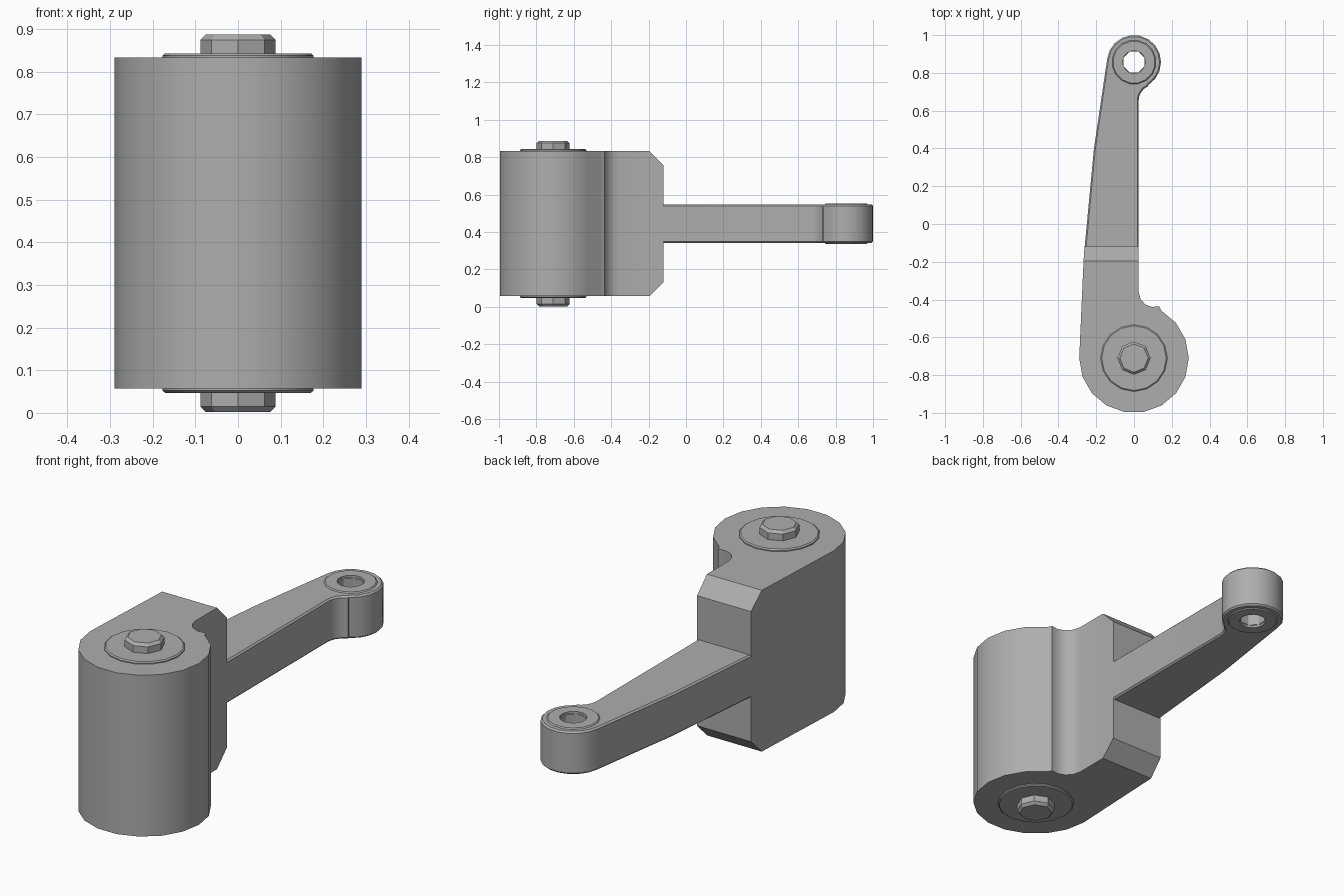
import bpy, bmesh
from math import sin, cos, pi, radians
from mathutils import Vector

cube = bpy.data.objects.get("Cube")
if cube:
    bpy.data.objects.remove(cube)

grey = bpy.data.materials.new("cast grey")
grey.use_nodes = True
COLOUR = (0.42, 0.42, 0.42, 1)
grey.diffuse_color = COLOUR
grey.node_tree.nodes["Principled BSDF"].inputs["Base Color"].default_value = COLOUR

MID = 0.445            # mid height of the symmetrical part
DRUM = (0, -0.71)      # pivot drum centre
EYE = (0, 0.857)       # small end centre


def arc(centre, r, start, end, steps):
    """Points along an arc, angles in degrees."""
    angles = [radians(start + (end - start) * i / steps) for i in range(steps + 1)]
    return [(centre[0] + r * cos(a), centre[1] + r * sin(a)) for a in angles]


def finish(name, bm):
    bmesh.ops.recalc_face_normals(bm, faces=bm.faces)
    mesh = bpy.data.meshes.new(name)
    bm.to_mesh(mesh)
    bm.free()
    ob = bpy.data.objects.new(name, mesh)
    bpy.context.collection.objects.link(ob)
    mesh.materials.append(grey)
    bpy.ops.object.select_all(action='DESELECT')
    ob.select_set(True)
    bpy.context.view_layer.objects.active = ob
    return ob


def smooth(angle=35):
    bpy.ops.object.shade_smooth_by_angle(angle=radians(angle))


def extrude(name, outline, half):
    """Extrude a plan outline symmetrically about the mid height."""
    bm = bmesh.new()
    face = bm.faces.new([bm.verts.new((x, y, MID - half)) for x, y in outline])
    top = bmesh.ops.extrude_face_region(bm, geom=[face])
    verts = [v for v in top["geom"] if isinstance(v, bmesh.types.BMVert)]
    bmesh.ops.translate(bm, verts=verts, vec=(0, 0, 2 * half))
    return finish(name, bm)


def lathe(name, centre, rings, sides, closed=False, turn=0.0):
    """Stack of (radius, z) rings, capped or joined into a tube."""
    bm = bmesh.new()
    loops = [[bm.verts.new((centre[0] + r * cos(2 * pi * (i + turn) / sides),
                            centre[1] + r * sin(2 * pi * (i + turn) / sides), z))
              for i in range(sides)] for r, z in rings]
    pairs = list(zip(loops, loops[1:]))
    if closed:
        pairs.append((loops[-1], loops[0]))
    else:
        bm.faces.new(loops[0])
        bm.faces.new(loops[-1])
    for a, b in pairs:
        for i in range(sides):
            j = (i + 1) % sides
            bm.faces.new((a[i], a[j], b[j], b[i]))
    return finish(name, bm)


def cut(ob, cutter):
    cutter.hide_render = True
    mod = ob.modifiers.new("cut", 'BOOLEAN')
    mod.object = cutter
    mod.solver = 'EXACT'
    bpy.ops.object.select_all(action='DESELECT')
    ob.select_set(True)
    bpy.context.view_layer.objects.active = ob
    bpy.ops.object.modifier_apply(modifier=mod.name)
    bpy.data.objects.remove(cutter)


# Drum and block: round pivot end, filleted into a straight block
body_outline = (arc(DRUM, 0.29, 180, 420, 12)
                + arc((0.105, -0.36), 0.08, 290, 180, 4)
                + [(0.025, -0.195), (0.025, -0.12), (-0.262, -0.12), (-0.267, -0.195)])
body = extrude("pivot_body", body_outline, 0.388)
# Slope the block's far end edges
bm = bmesh.new()
bm.from_mesh(body.data)
for s in (1, -1):
    bmesh.ops.bisect_plane(bm, geom=bm.verts[:] + bm.edges[:] + bm.faces[:],
                           plane_co=(0, -0.12, MID + s * 0.313),
                           plane_no=(0, 1, s), clear_outer=True)
    bmesh.ops.holes_fill(bm, edges=[e for e in bm.edges if e.is_boundary])
bmesh.ops.recalc_face_normals(bm, faces=bm.faces)
bm.to_mesh(body.data)
bm.free()
smooth()

# Lever arm with the rounded small end
arm_outline = ([(-0.262, -0.13), (-0.212, 0.4)]
               + arc(EYE, 0.143, 174, -58, 12)
               + arc((0.105, 0.655), 0.08, 112, 180, 4)
               + [(0.025, -0.13)])
arm = extrude("lever_arm", arm_outline, 0.103)
cut(arm, lathe("bore_cutter", EYE, [(0.06, 0.2), (0.06, 0.7)], 8, turn=0.5))
bevel = arm.modifiers.new("soft edges", 'BEVEL')
bevel.width = 0.008
bevel.segments = 1
bevel.limit_method = 'ANGLE'
bevel.angle_limit = radians(60)
bpy.ops.object.modifier_apply(modifier=bevel.name)
smooth()

# Bushing in the small end, slightly proud of the arm
lathe("eye_bushing", EYE,
      [(0.06, MID - 0.108), (0.112, MID - 0.108), (0.118, MID - 0.102),
       (0.118, MID + 0.102), (0.112, MID + 0.108), (0.06, MID + 0.108)],
      16, closed=True, turn=0.5)
smooth()

# Washers and chamfered bolt heads at both drum ends
for side, s in (("upper", 1), ("lower", -1)):
    lathe(side + "_washer", DRUM,
          [(0.177, MID + s * 0.37), (0.177, MID + s * 0.393),
           (0.171, MID + s * 0.398)], 16)
    smooth()
    lathe(side + "_bolt_head", DRUM,
          [(0.088, MID + s * 0.39), (0.088, MID + s * 0.43),
           (0.075, MID + s * 0.443)], 8)
